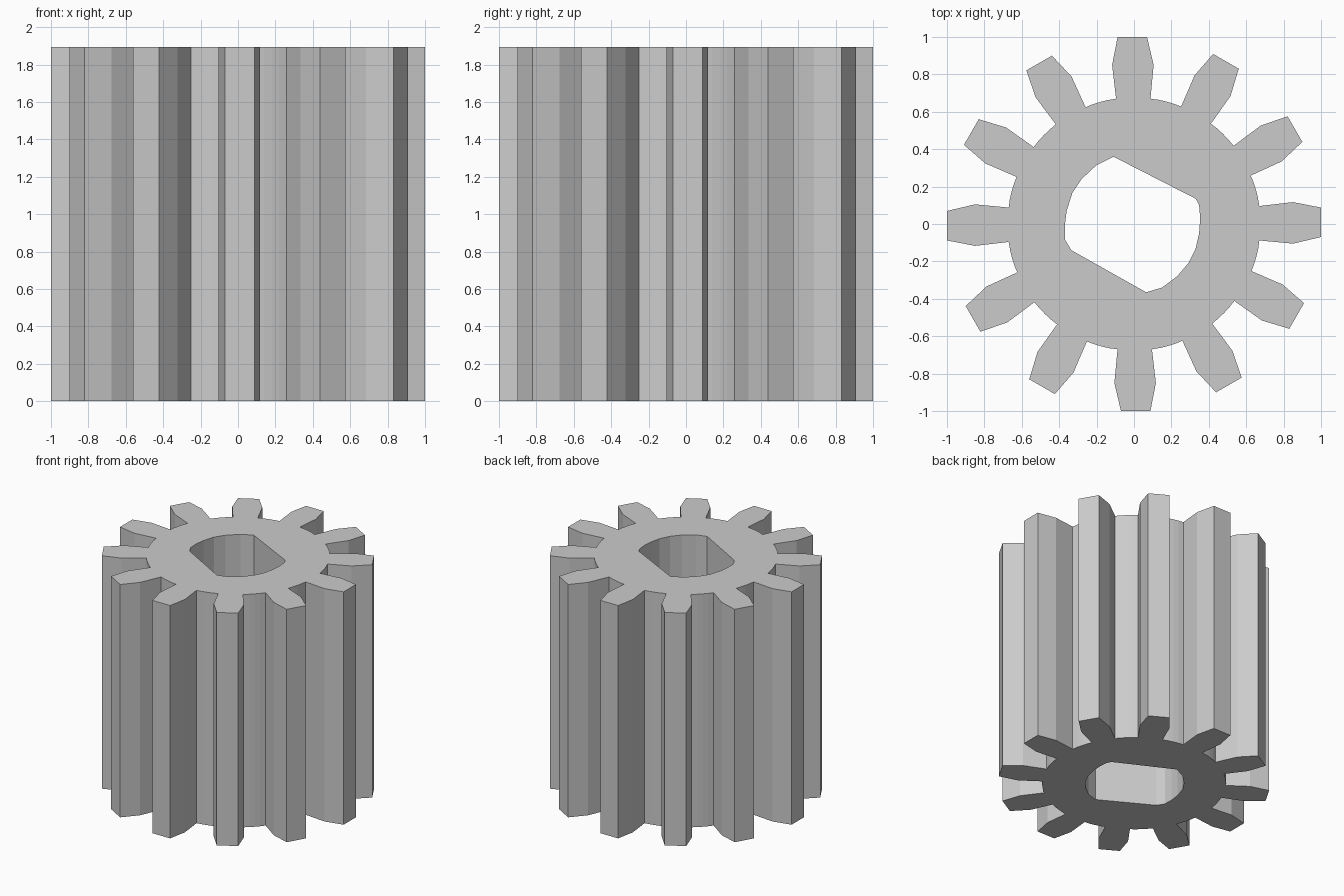
import bpy, bmesh
from math import cos, sin, radians, hypot, atan2

if "Cube" in bpy.data.objects:
    bpy.data.objects.remove(bpy.data.objects["Cube"])

HEIGHT = 1.893
TEETH = 12
ROOT_R = 0.677

# one tooth, pointing along +x, followed by the root arc to the next tooth
tooth = [(0.67, -0.088), (0.85, -0.105), (0.999, -0.07),
         (0.999, 0.088), (0.85, 0.117), (0.67, 0.096)]
tooth += [(ROOT_R * cos(radians(a)), ROOT_R * sin(radians(a))) for a in (12, 15.5, 19)]

outline = []
for i in range(TEETH):
    c, s = cos(radians(30 * i)), sin(radians(30 * i))
    outline += [(x * c - y * s, x * s + y * c) for x, y in tooth]

# shaft hole with two flats
bore = [(-0.11, 0.36), (0.33, 0.135), (0.348, 0.10), (0.354, 0.03), (0.348, -0.05),
        (0.33, -0.13), (0.29, -0.21), (0.23, -0.28), (0.15, -0.34), (0.065, -0.365),
        (-0.335, -0.14), (-0.368, -0.085), (-0.37, -0.01), (-0.36, 0.07),
        (-0.33, 0.165), (-0.28, 0.24), (-0.20, 0.315)]

# fill the profile and extrude it upward
bm = bmesh.new()
for ring in (outline, bore):
    vs = [bm.verts.new((x, y, 0)) for x, y in ring]
    for a, b in zip(vs, vs[1:] + vs[:1]):
        bm.edges.new((a, b))
bmesh.ops.triangle_fill(bm, use_beauty=True, use_dissolve=False, edges=bm.edges[:])
ext = bmesh.ops.extrude_face_region(bm, geom=bm.faces[:], use_keep_orig=True)
top = [g for g in ext["geom"] if isinstance(g, bmesh.types.BMVert)]
bmesh.ops.translate(bm, verts=top, vec=(0, 0, HEIGHT))
bmesh.ops.recalc_face_normals(bm, faces=bm.faces[:])

mesh = bpy.data.meshes.new("pinion_gear")
bm.to_mesh(mesh)
bm.free()
bpy.context.collection.objects.link(bpy.data.objects.new("pinion_gear", mesh))
